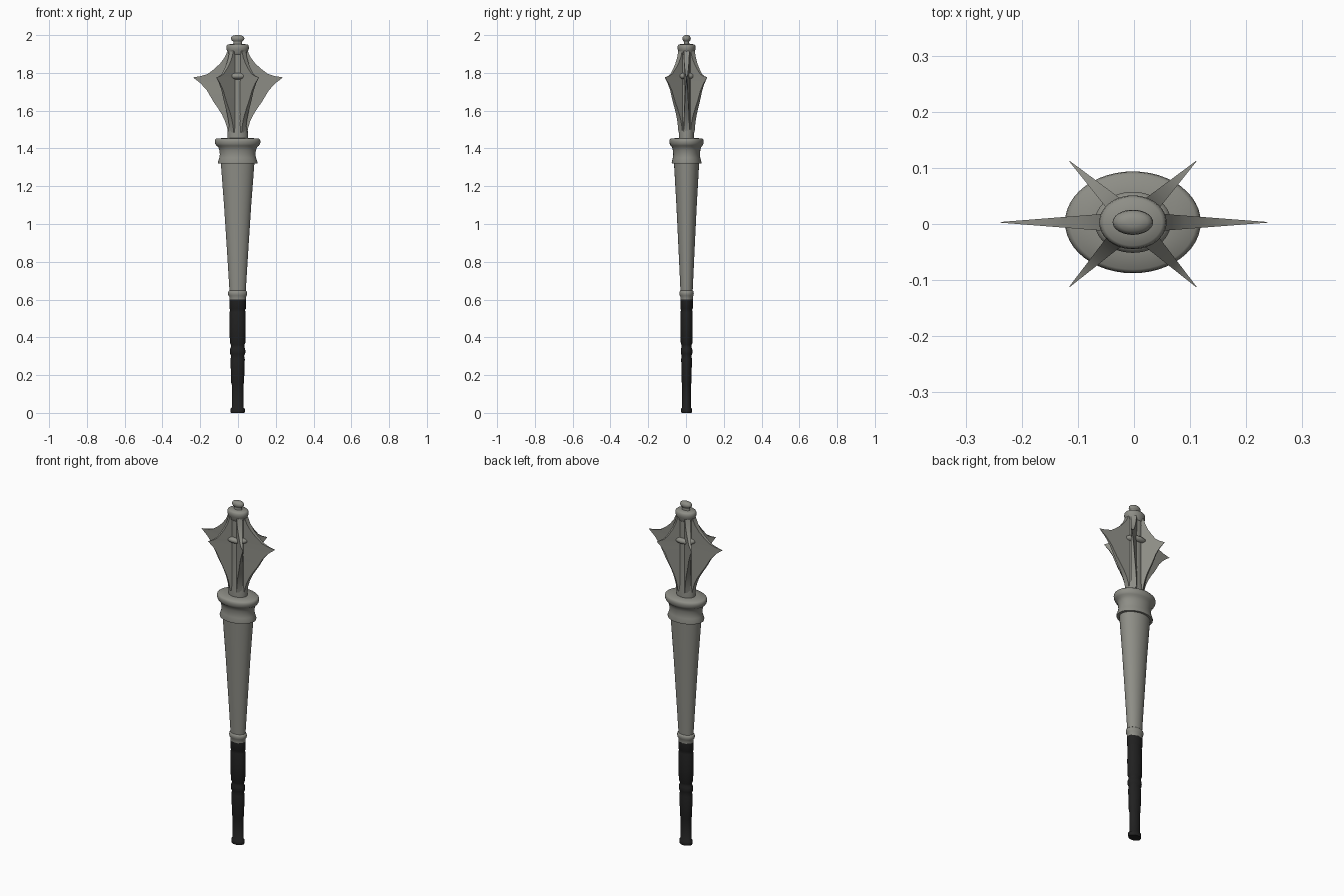
import bpy, bmesh, math
from mathutils import Vector

CX, CY = -0.002, 0.003   # axis of the shaft
SEG = 48

def material(name, rgb):
    m = bpy.data.materials.new(name)
    m.diffuse_color = (*rgb, 1)
    return m

STEEL = material("dark_steel", (0.27, 0.27, 0.24))
GRIP = material("black_grip", (0.015, 0.015, 0.015))

def finish(bm, name, angle, mat):
    bmesh.ops.recalc_face_normals(bm, faces=bm.faces)
    me = bpy.data.meshes.new(name)
    bm.to_mesh(me)
    bm.free()
    ob = bpy.data.objects.new(name, me)
    bpy.context.collection.objects.link(ob)
    me.materials.append(mat)
    bpy.ops.object.select_all(action='DESELECT')
    ob.select_set(True)
    bpy.context.view_layer.objects.active = ob
    bpy.ops.object.shade_smooth_by_angle(angle=math.radians(angle))
    return ob

def lathe(name, profile, ratio=0.75, mat=STEEL):
    """Elliptical turned part from (x radius, z) points."""
    bm = bmesh.new()
    rings = []
    for r, z in profile:
        rings.append([bm.verts.new((CX + r * math.cos(a), CY + r * ratio * math.sin(a), z))
                      for a in (2 * math.pi * i / SEG for i in range(SEG))])
    for a, b in zip(rings, rings[1:]):
        for i in range(SEG):
            j = (i + 1) % SEG
            bm.faces.new((a[i], a[j], b[j], b[i]))
    bm.faces.new(rings[0])
    bm.faces.new(rings[-1])
    return finish(bm, name, 65, mat)

# Fin outline: (share of reach, z)
FIN = [(0.0, 1.485), (0.02, 1.51), (0.08, 1.545), (0.17, 1.58), (0.29, 1.615), (0.40, 1.644),
       (0.50, 1.675), (0.60, 1.707), (0.78, 1.744), (1.0, 1.776), (0.77, 1.783), (0.58, 1.794),
       (0.38, 1.822), (0.22, 1.85), (0.09, 1.882), (0.01, 1.915)]

def fin(name, tip, base):
    """Wedge-section blade, thick at the core and sharp at the tip."""
    d = Vector((tip[0] - CX, tip[1] - CY, 0))
    reach = d.length
    d.normalize()
    side = Vector((-d.y, d.x, 0))
    bm = bmesh.new()
    rows = []
    for u, z in FIN:
        r = base + u * (reach - base)
        t = 0.0145 * (1 - u) + 0.0006
        c = Vector((CX, CY, z))
        rows.append([bm.verts.new(c + d * 0.02 + side * 0.016),
                     bm.verts.new(c + d * r + side * t),
                     bm.verts.new(c + d * r - side * t),
                     bm.verts.new(c + d * 0.02 - side * 0.016)])
    for a, b in zip(rows, rows[1:]):
        for i in range(4):
            j = (i + 1) % 4
            bm.faces.new((a[i], a[j], b[j], b[i]))
    bm.faces.new(rows[0])
    bm.faces.new(rows[-1])
    return finish(bm, name, 40, STEEL)

# Handle with bands
lathe("grip", [(0.036, 0.0), (0.038, 0.005), (0.038, 0.022), (0.031, 0.028), (0.031, 0.15),
               (0.034, 0.16), (0.038, 0.285), (0.034, 0.302), (0.040, 0.314), (0.041, 0.325),
               (0.040, 0.338), (0.035, 0.348), (0.036, 0.36), (0.041, 0.37),
               (0.043, 0.45), (0.042, 0.535), (0.039, 0.545), (0.044, 0.552), (0.044, 0.6)],
      mat=GRIP)
lathe("grip_ring", [(0.044, 0.598), (0.044, 0.615), (0.049, 0.622), (0.051, 0.633),
                    (0.049, 0.643), (0.043, 0.648)])

# Tapered shaft
lathe("shaft", [(0.043, 0.645), (0.059, 0.9), (0.072, 1.1), (0.089, 1.325)])

# Collar with wide rim
lathe("collar", [(0.085, 1.32), (0.104, 1.32), (0.105, 1.328), (0.097, 1.35), (0.094, 1.37),
                 (0.097, 1.39), (0.103, 1.408), (0.113, 1.415), (0.119, 1.425), (0.121, 1.437),
                 (0.119, 1.447), (0.112, 1.453), (0.06, 1.455)])

# Core of the head with middle ring
lathe("head_core", [(0.054, 1.44), (0.054, 1.49), (0.05, 1.52), (0.048, 1.7), (0.05, 1.92)])
lathe("core_ring", [(0.045, 1.766), (0.06, 1.771), (0.068, 1.778), (0.068, 1.788),
                    (0.06, 1.795), (0.045, 1.8)], 0.8)

# Six fins
for n, sx in (("left", -1), ("right", 1)):
    fin("side_fin_" + n, (sx * 0.238, CY), 0.052)
    for m, sy in (("front", -1), ("back", 1)):
        fin("fin_%s_%s" % (m, n), (sx * 0.113 + CX, sy * 0.112), 0.046)

# Cap and knob
lathe("cap", [(0.045, 1.895), (0.051, 1.9), (0.053, 1.912), (0.058, 1.922), (0.060, 1.934),
              (0.058, 1.945), (0.052, 1.951), (0.02, 1.953)], 0.8)
lathe("knob", [(0.025, 1.95), (0.022, 1.96), (0.022, 1.966), (0.031, 1.971), (0.036, 1.98),
               (0.034, 1.989), (0.026, 1.996), (0.012, 2.0)], 0.62)
